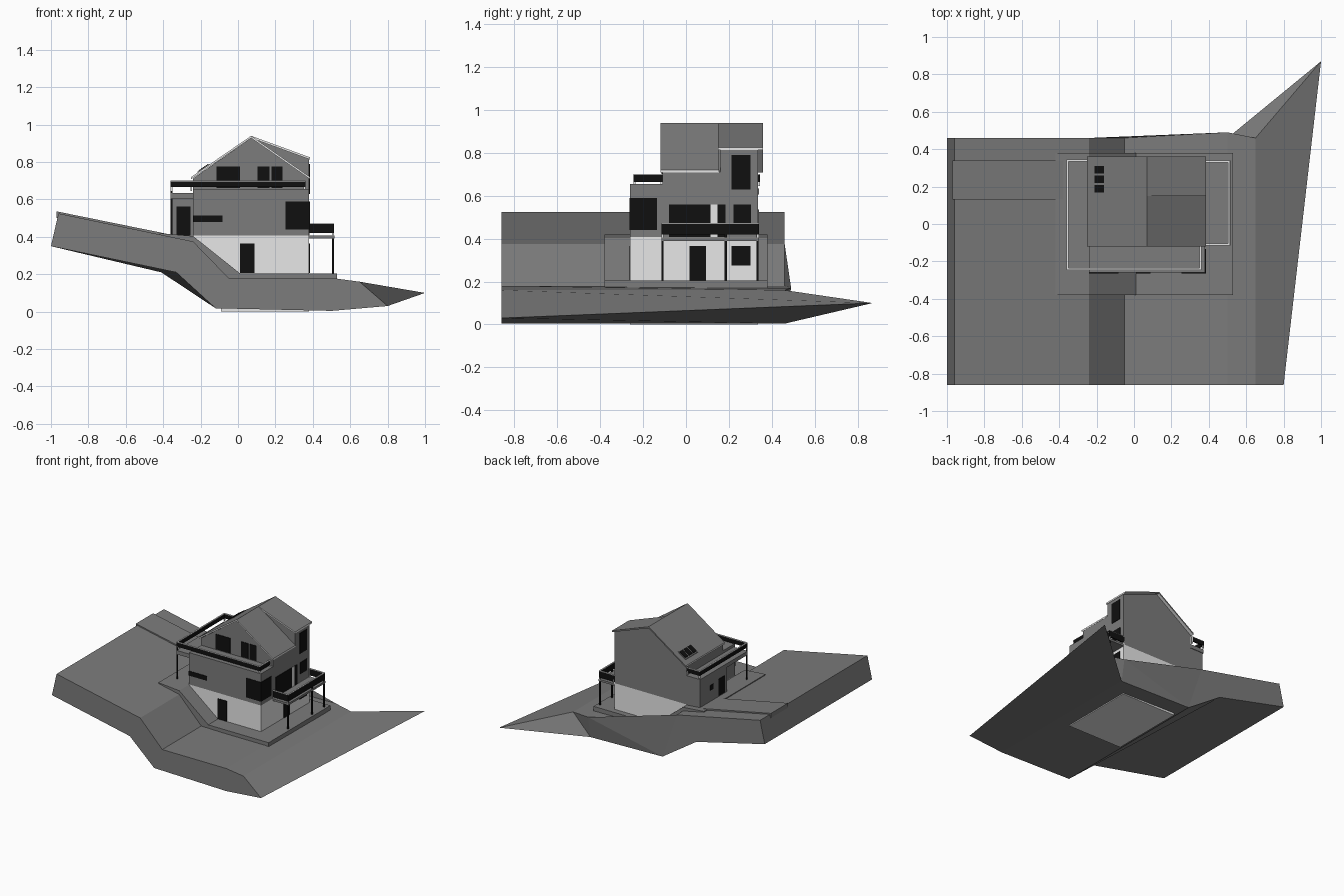
import bpy, bmesh

cube = bpy.data.objects.get("Cube")
if cube:
    bpy.data.objects.remove(cube, do_unlink=True)


def make_material(name, value):
    mat = bpy.data.materials.new(name)
    mat.use_nodes = True
    colour = (value, value, value, 1)
    mat.diffuse_color = colour
    mat.node_tree.nodes["Principled BSDF"].inputs["Base Color"].default_value = colour
    return mat


GREY = make_material("mid grey", 0.2)
LIGHT = make_material("light plaster", 0.8)
DARK = make_material("near black", 0.005)


def loft(name, front, back, mat):
    """Join two rings of points into a closed solid."""
    bm = bmesh.new()
    a = [bm.verts.new(p) for p in front]
    b = [bm.verts.new(p) for p in back]
    caps = [bm.faces.new(a), bm.faces.new(b[::-1])]
    for i in range(len(a)):
        j = (i + 1) % len(a)
        bm.faces.new((a[i], b[i], b[j], a[j]))
    bmesh.ops.triangulate(bm, faces=caps)
    bmesh.ops.recalc_face_normals(bm, faces=bm.faces)
    mesh = bpy.data.meshes.new(name)
    bm.to_mesh(mesh)
    bm.free()
    obj = bpy.data.objects.new(name, mesh)
    mesh.materials.append(mat)
    bpy.context.collection.objects.link(obj)
    return obj


def prism(name, profile, y0, y1, mat):
    """Extrude an x-z profile along y."""
    return loft(name, [(x, y0, z) for x, z in profile],
                [(x, y1, z) for x, z in profile], mat)


def box(name, xs, ys, zs, mat):
    (x0, x1), (z0, z1) = xs, zs
    return prism(name, [(x0, z0), (x1, z0), (x1, z1), (x0, z1)], *ys, mat)


def front_plate(name, y, xs, zs, mat=DARK):
    return box(name, xs, (y - 0.004, y + 0.004), zs, mat)


def side_plate(name, x, ys, zs, mat=DARK):
    return box(name, (x - 0.004, x + 0.004), ys, zs, mat)


def railing(name, path, z0, z1):
    """Dark panels with a light cap and end posts along an axis-aligned path."""
    t = 0.005
    for i, ((xa, ya), (xb, yb)) in enumerate(zip(path, path[1:])):
        xs = (min(xa, xb) - t, max(xa, xb) + t)
        ys = (min(ya, yb) - t, max(ya, yb) + t)
        box(f"{name}_panel_{i}", xs, ys, (z0 + 0.02, z1), DARK)
        box(f"{name}_cap_{i}", xs, ys, (z1, z1 + 0.004), LIGHT)
    for i, (x, y) in enumerate(path):
        box(f"{name}_post_{i}", (x - t, x + t), (y - t, y + t), (z0, z1), LIGHT)


# Sloping ground: two levels joined by a bank, tapering to a point behind
ground = [(-0.96, 0.525), (-0.24, 0.375), (-0.05, 0.18), (0.5, 0.18), (0.65, 0.16),
          (0.8, 0.03), (0.5, 0.004), (-0.12, 0.018), (-0.33, 0.21), (-1, 0.35)]
front_ring = [(x, -0.86, z) for x, z in ground]
back_ring = [(x, 0.46, z) for x, z in ground]
back_ring[3] = (0.5, 0.49, 0.17)
back_ring[5] = (1, 0.87, 0.1)
back_ring[8] = (-0.41, 0.46, 0.21)
loft("ground", front_ring, back_ring, GREY)

# Paving that follows the bank, and the drive above it
prism("paving", [(-0.42, 0.419), (-0.24, 0.404), (0.01, 0.205), (0.53, 0.205),
                 (0.53, 0.17), (-0.06, 0.17), (-0.24, 0.35), (-0.42, 0.38)],
      -0.38, 0.38, GREY)
prism("drive", [(-0.97, 0.536), (-0.36, 0.412), (-0.36, 0.38), (-0.97, 0.5)],
      0.13, 0.34, GREY)

# Basement down to the foundation
box("foundation", (-0.09, 0.38), (-0.26, 0.335), (0, 0.2), LIGHT)
box("basement", (-0.24, 0.38), (-0.26, 0.335), (0.2, 0.408), LIGHT)

# Main storeys
box("front_storey", (-0.24, 0.38), (-0.26, -0.1), (0.408, 0.655), GREY)
prism("gabled_body", [(-0.24, 0.408), (0.38, 0.408), (0.38, 0.712),
                      (0.07, 0.928), (-0.24, 0.712)], -0.11, 0.335, GREY)
prism("dormer", [(0.07, 0.6), (0.38, 0.6), (0.38, 0.817), (0.07, 0.928)],
      0.16, 0.335, GREY)
box("side_annex", (-0.355, -0.24), (0, 0.335), (0.39, 0.605), GREY)


# Roof slabs: grey on top, light edges
def roof_slab(name, low, y0, y1):
    (x, z), t = low, 0.012
    obj = prism(name, [(0.07, 0.94), (x, z), (x, z - t), (0.07, 0.94 - t)], y0, y1, GREY)
    obj.data.materials.append(LIGHT)
    for face in obj.data.polygons:
        face.material_index = 0 if face.normal.z > 0.3 or face.center.y > 0.3 else 1


roof_slab("roof_left", (-0.25, 0.72), -0.12, 0.36)
roof_slab("roof_right", (0.385, 0.72), -0.12, 0.155)
roof_slab("dormer_roof", (0.385, 0.825), 0.15, 0.36)


# Skylights on the left slope
def slope_plate(name, x0, x1, y0, y1, lift, mat):
    def height(x):
        return 0.94 + (x - 0.07) * 0.6875
    prism(name, [(x0, height(x0)), (x1, height(x1)),
                 (x1, height(x1) + lift), (x0, height(x0) + lift)], y0, y1, mat)


slope_plate("skylight_frame", -0.217, -0.153, 0.16, 0.317, 0.004, GREY)
for i in range(3):
    y = 0.168 + i * 0.051
    slope_plate(f"skylight_{i}", -0.21, -0.16, y, y + 0.04, 0.008, DARK)

# Upper terrace and side balcony
box("side_balcony_slab", (-0.36, -0.24), (-0.245, 0.34), (0.605, 0.635), GREY)
railing("terrace_rail", [(-0.25, 0.34), (-0.355, 0.34), (-0.355, -0.24),
                         (0.355, -0.24), (0.355, -0.115)], 0.645, 0.697)
box("balcony_post", (-0.36, -0.35), (-0.245, -0.235), (0.4, 0.66), DARK)

# Right deck on posts
box("deck_slab", (0.38, 0.515), (-0.115, 0.34), (0.39, 0.406), GREY)
railing("deck_rail", [(0.38, -0.11), (0.508, -0.11), (0.508, 0.335), (0.38, 0.335)],
        0.4, 0.468)
for i, y in enumerate((-0.11, 0.185, 0.333)):
    box(f"deck_post_{i}", (0.503, 0.513), (y - 0.005, y + 0.005), (0.2, 0.42), DARK)

# Front doors and windows
for name, y, xs, zs in [
    ("basement_door", -0.26, (0.01, 0.087), (0.207, 0.365)),
    ("slit_window", -0.26, (-0.24, -0.083), (0.478, 0.513)),
    ("corner_window_front", -0.26, (0.255, 0.384), (0.44, 0.59)),
    ("gable_window_left", -0.11, (-0.115, 0.012), (0.66, 0.777)),
    ("gable_window_middle", -0.11, (0.105, 0.168), (0.66, 0.777)),
    ("gable_window_right", -0.11, (0.178, 0.238), (0.66, 0.777)),
    ("annex_front_door", 0, (-0.33, -0.255), (0.408, 0.562)),
]:
    front_plate(name, y, xs, zs)

# Side doors and windows
for name, x, ys, zs in [
    ("corner_window_side", 0.38, (-0.264, -0.135), (0.44, 0.59)),
    ("deck_glass_left", 0.38, (-0.08, 0.115), (0.408, 0.56)),
    ("deck_glass_right", 0.38, (0.147, 0.183), (0.408, 0.56)),
    ("deck_window", 0.38, (0.222, 0.302), (0.47, 0.56)),
    ("dormer_window", 0.38, (0.212, 0.3), (0.63, 0.79)),
    ("basement_side_door", 0.38, (0.017, 0.093), (0.206, 0.365)),
    ("basement_side_window", 0.38, (0.213, 0.3), (0.275, 0.365)),
    ("annex_side_door", -0.355, (0.035, 0.11), (0.42, 0.55)),
    ("annex_small_window", -0.355, (0.175, 0.21), (0.5, 0.54)),
]:
    side_plate(name, x, ys, zs)
side_plate("deck_glass_panel", 0.38, (0.115, 0.147), (0.408, 0.56), LIGHT)
